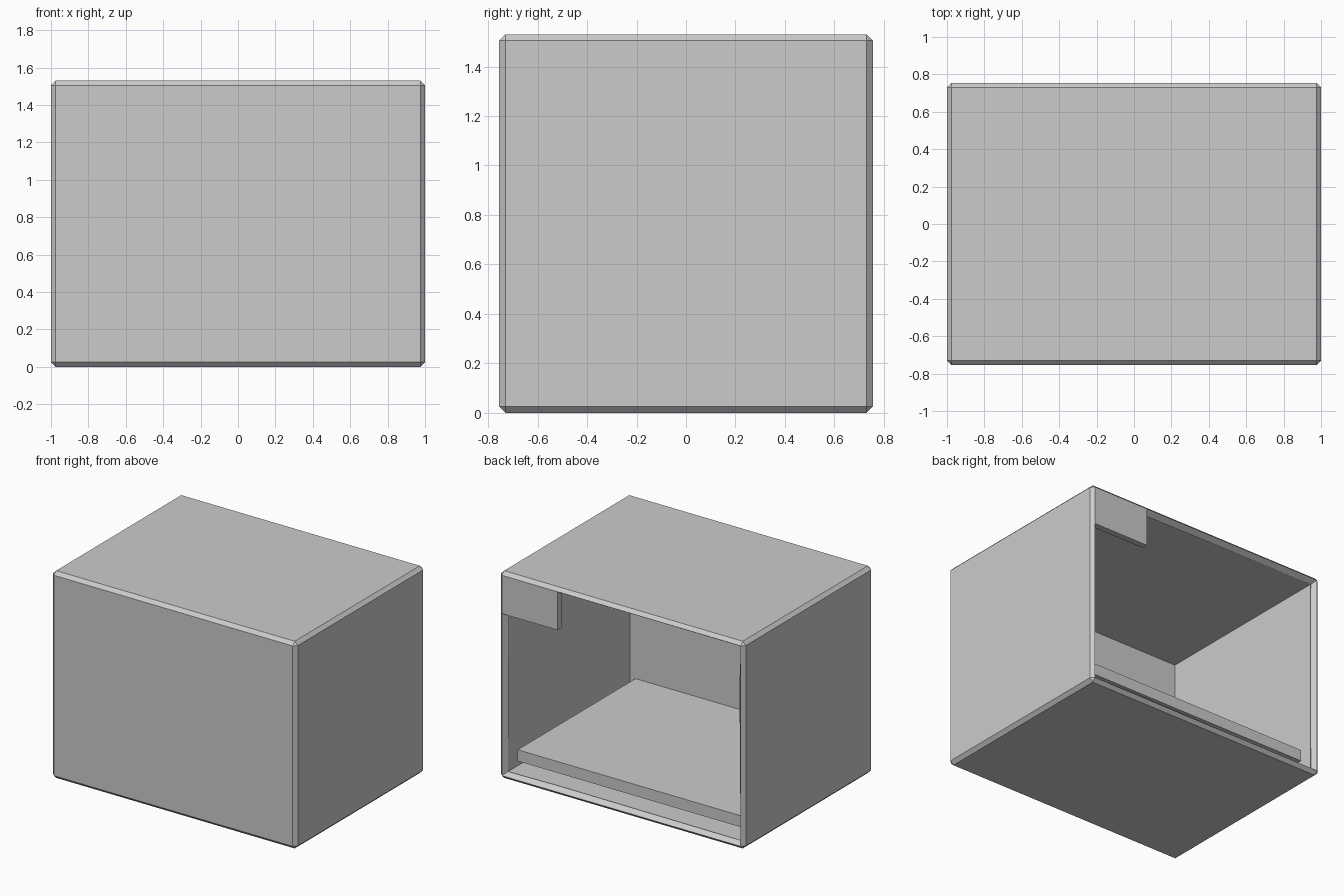
import bpy, bmesh
from mathutils import Matrix

if "Cube" in bpy.data.objects:
    bpy.data.objects.remove(bpy.data.objects["Cube"])

W, D, H = 2.0, 1.51, 1.53      # outer size
CHAMFER, WALL = 0.025, 0.045
TAB_X, TAB_Z = 0.52, 1.222     # inner corner of the back tab


def box(bm, lo, hi):
    size = [b - a for a, b in zip(lo, hi)]
    mid = [(a + b) / 2 for a, b in zip(lo, hi)]
    mat = Matrix.Translation(mid) @ Matrix.Diagonal((*size, 1))
    bmesh.ops.create_cube(bm, size=1, matrix=mat)


def finish(bm, name):
    mesh = bpy.data.meshes.new(name)
    bm.to_mesh(mesh)
    bm.free()
    ob = bpy.data.objects.new(name, mesh)
    bpy.context.collection.objects.link(ob)
    return ob


def back_faces(bm):
    bm.normal_update()
    return [f for f in bm.faces if f.normal.y > 0.99]


# Chamfered casing, open at the back except for a corner tab
bm = bmesh.new()
box(bm, (-W / 2, -D / 2, 0), (W / 2, D / 2, H))
bmesh.ops.bevel(bm, geom=bm.edges[:], offset=CHAMFER, segments=1,
                affect='EDGES', profile=0.5)
for co, no in (((TAB_X, 0, 0), (1, 0, 0)), ((0, 0, TAB_Z), (0, 0, 1))):
    faces = back_faces(bm)
    geom = set(faces)
    for f in faces:
        geom.update(f.edges)
        geom.update(f.verts)
    bmesh.ops.bisect_plane(bm, geom=list(geom), plane_co=co, plane_no=no)
opening = []
for f in back_faces(bm):
    c = f.calc_center_median()
    if c.x < TAB_X or c.z < TAB_Z:
        opening.append(f)
bmesh.ops.delete(bm, geom=opening, context='FACES')
casing = finish(bm, "casing")

# Wall thickness, grown inwards
solid = casing.modifiers.new("wall", 'SOLIDIFY')
solid.thickness = WALL
solid.offset = -1
solid.use_even_offset = True

# Raised inner shelf
bm = bmesh.new()
box(bm, (-0.91, -D / 2 + WALL, 0.116), (0.91, 0.665, 0.2))
finish(bm, "inner_shelf")
